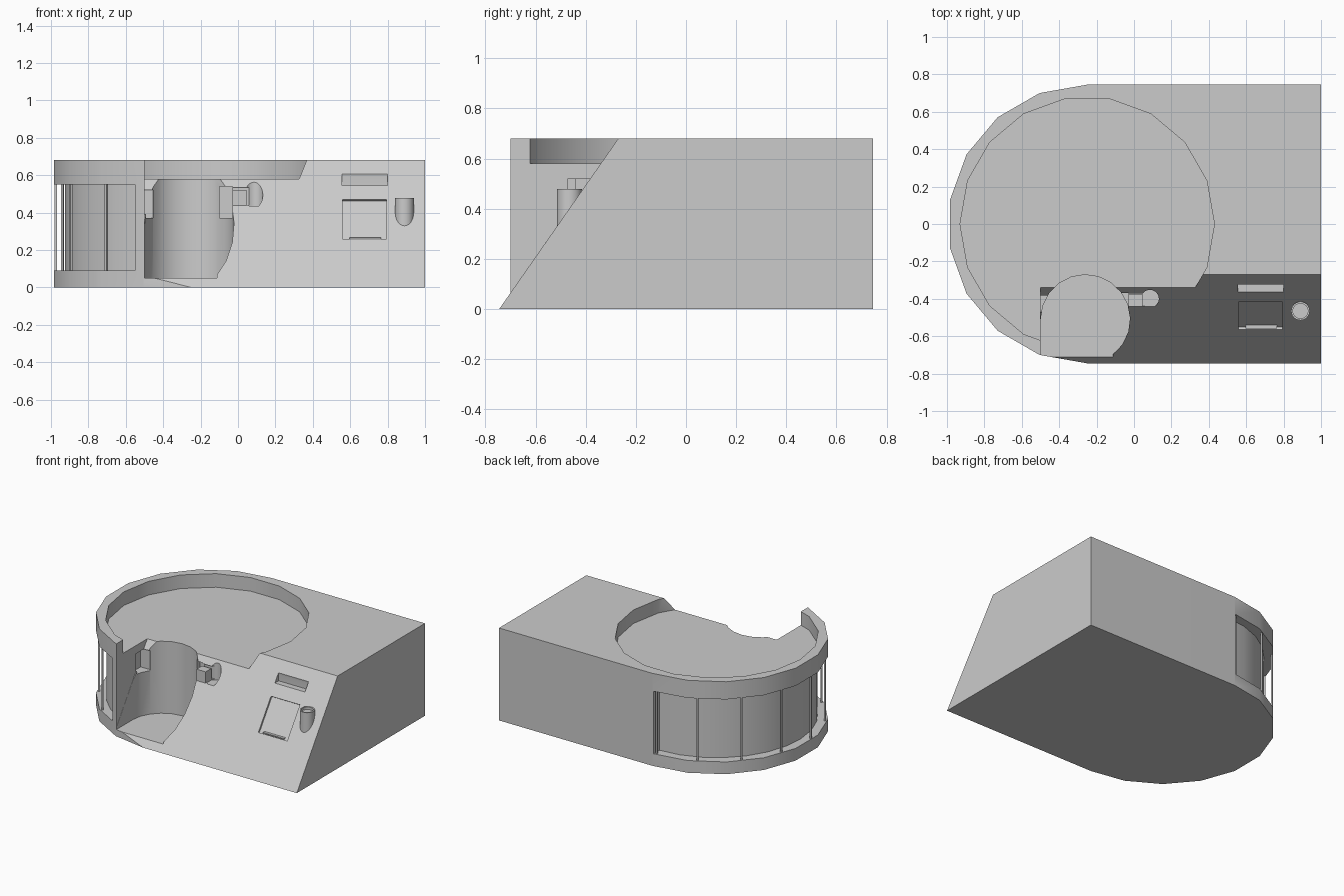
import bpy, bmesh
from math import sin, cos, radians
from mathutils import Vector

cube = bpy.data.objects.get("Cube")
if cube:
    bpy.data.objects.remove(cube, do_unlink=True)

grey = bpy.data.materials.new("light_grey")
grey.use_nodes = True
GREY = (0.6, 0.6, 0.6, 1)
grey.diffuse_color = GREY
grey.node_tree.nodes["Principled BSDF"].inputs["Base Color"].default_value = GREY

CX, R, TOP = -0.25, 0.745, 0.68


def arc(cx, cy, r, a0, a1, n):
    step = (a1 - a0) / n
    return [(cx + r * cos(radians(a0 + i * step)), cy + r * sin(radians(a0 + i * step)))
            for i in range(n + 1)]


def prism(name, points, low, high, axis="z"):
    """Extrude a closed profile along z (xy profile) or x (yz profile)."""
    bm = bmesh.new()
    place = (lambda p, h: (p[0], p[1], h)) if axis == "z" else (lambda p, h: (h, p[0], p[1]))
    face = bm.faces.new([bm.verts.new(place(p, low)) for p in points])
    shift = (0, 0, high - low) if axis == "z" else (high - low, 0, 0)
    new = bmesh.ops.extrude_face_region(bm, geom=[face])["geom"]
    bmesh.ops.translate(bm, vec=shift, verts=[v for v in new if isinstance(v, bmesh.types.BMVert)])
    bmesh.ops.recalc_face_normals(bm, faces=bm.faces)
    mesh = bpy.data.meshes.new(name)
    bm.to_mesh(mesh)
    bm.free()
    mesh.materials.append(grey)
    obj = bpy.data.objects.new(name, mesh)
    bpy.context.collection.objects.link(obj)
    return obj


def rect(x0, x1, y0, y1):
    return [(x0, y0), (x1, y0), (x1, y1), (x0, y1)]


def activate(obj):
    bpy.ops.object.select_all(action="DESELECT")
    obj.select_set(True)
    bpy.context.view_layer.objects.active = obj


def cut(target, cutter):
    cutter.hide_render = True
    mod = target.modifiers.new("cut", "BOOLEAN")
    mod.operation, mod.solver, mod.object = "DIFFERENCE", "EXACT", cutter
    activate(target)
    bpy.ops.object.modifier_apply(modifier=mod.name)
    bpy.data.objects.remove(cutter, do_unlink=True)


def smooth(obj):
    activate(obj)
    bpy.ops.object.shade_smooth_by_angle(angle=radians(30))
    obj.modifiers.new("even_shading", "WEIGHTED_NORMAL").keep_sharp = True


def slope_y(z):
    return -0.745 + z * 0.475 / TOP


# Main block with a round end
body = prism("main_body", arc(CX, 0, R, 90, 270, 9) + [(1, -R), (1, R)], 0, TOP)

# Sloped front, sunken roof deck, rounded entrance pocket
cut(body, prism("slope_cutter", [(slope_y(-0.1), -0.1), (slope_y(0.8), 0.8), (-1, 0.8), (-1, -0.1)],
                -0.5, 1.2, "x"))
cut(body, prism("deck_cutter", arc(CX, 0, 0.68, 0, 340, 17), 0.58, 0.9))
cut(body, prism("pocket_cutter", arc(-0.26, -0.51, 0.239, -52, 180, 13) + [(-0.499, -0.9), (-0.113, -0.9)],
                0.05, 0.9))

# Window gallery around the round end
cut(body, prism("gallery_cutter", arc(CX, 0, 0.82, 90.5, 246, 8) + arc(CX, 0, 0.675, 246, 90.5, 12),
                0.09, 0.55))

# Niches in the pocket walls, round well on the slope
cut(body, prism("left_niche_cutter", rect(-0.54, -0.455, -0.47, -0.36), 0.37, 0.52))
cut(body, prism("right_niche_cutter", rect(-0.1, -0.03, -0.46, -0.3), 0.37, 0.54))
cut(body, prism("channel_cutter", rect(-0.04, 0.06, -0.46, -0.355), 0.44, 0.535))
cut(body, prism("well_cutter", arc(0.085, -0.4, 0.048, 0, 345, 23), 0.435, 0.8))

# Upper slot and shallow lower panel on the slope
cut(body, prism("slot_cutter", [(slope_y(0.545), 0.545), (-0.32, 0.545), (-0.32, 0.59),
                                (slope_y(0.605), 0.605), (-0.45, 0.605), (-0.45, 0.545)],
                0.555, 0.8, "x"))
inward = Vector((0.82, -0.57)) * 0.014
low, high = Vector((slope_y(0.26), 0.26)), Vector((slope_y(0.47), 0.47))
cut(body, prism("panel_cutter", [low - inward, low + inward, high + inward, high - inward],
                0.56, 0.795, "x"))
smooth(body)

# Thin window bars
for i in range(7):
    a = radians(91.5 + 23.3 * i)
    out, side = Vector((cos(a), sin(a))), Vector((-sin(a), cos(a)))
    mid = Vector((CX, 0)) + out * 0.727
    corners = [mid + out * u * 0.006 + side * v * 0.006 for u, v in ((-1, -1), (1, -1), (1, 1), (-1, 1))]
    prism(f"window_bar_{i + 1}", corners, 0.088, 0.552)

# Lower ledge strip of the panel
prism("panel_ledge", rect(0.595, 0.765, slope_y(0.265), slope_y(0.265) + 0.02), 0.26, 0.268)

# Small bracket beside the well
prism("bracket", rect(-0.03, 0.045, -0.44, -0.375), 0.43, 0.52)

# Cup standing on the slope
cup = prism("cup", arc(0.89, -0.465, 0.05, 0, 345, 23), 0.3, 0.478)
cut(cup, prism("cup_cutter", arc(0.89, -0.465, 0.04, 0, 345, 23), 0.46, 0.6))
smooth(cup)
